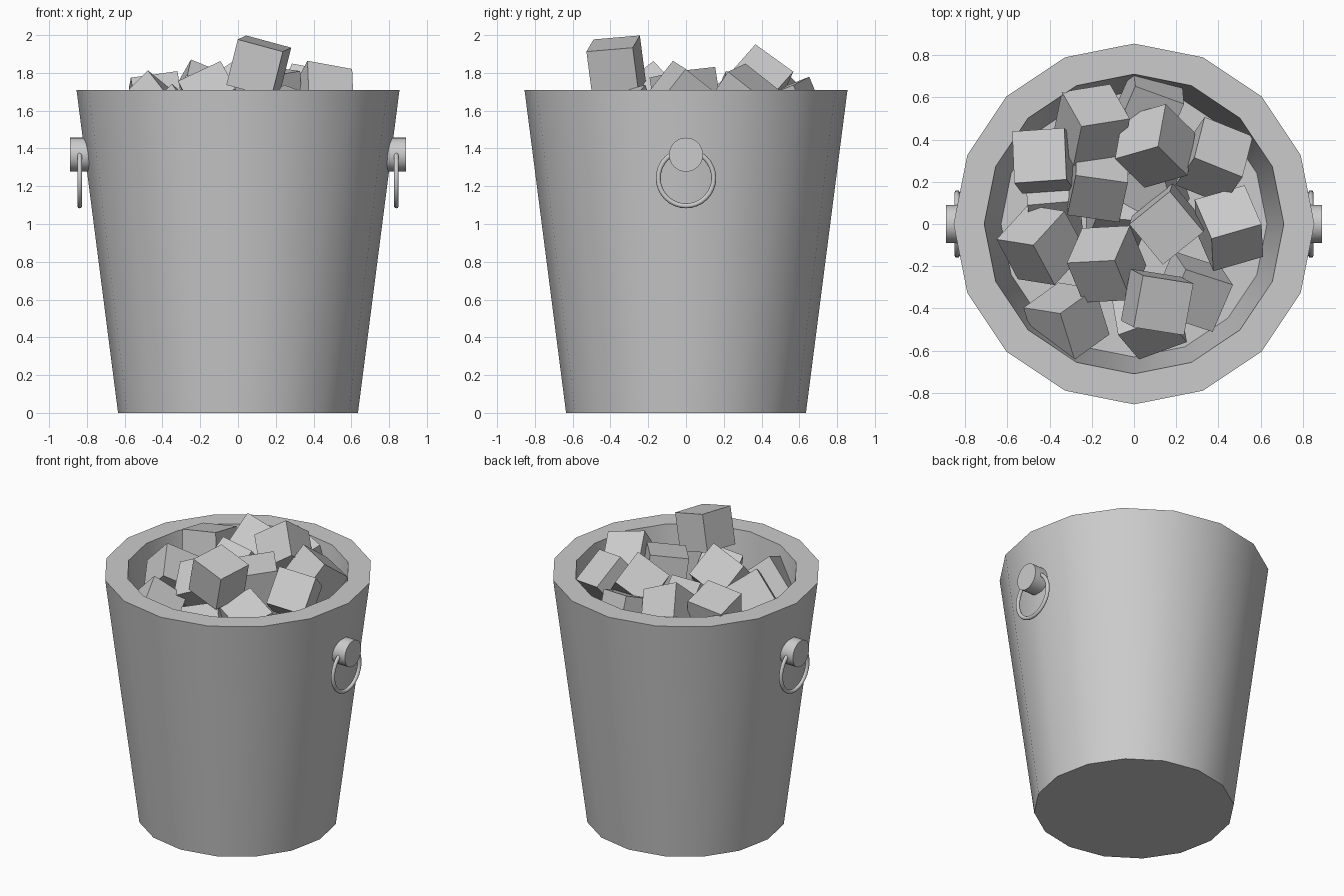
import bpy
import bmesh
from math import cos, sin, pi, radians
from mathutils import Matrix, Euler

if "Cube" in bpy.data.objects:
    bpy.data.objects.remove(bpy.data.objects["Cube"], do_unlink=True)


def make_material(name, rgb):
    mat = bpy.data.materials.new(name)
    mat.use_nodes = True
    mat.diffuse_color = (*rgb, 1)
    mat.node_tree.nodes["Principled BSDF"].inputs["Base Color"].default_value = (*rgb, 1)
    return mat


grey = make_material("plain grey", (0.6, 0.6, 0.6))


def finish(bm, name, smooth=True):
    """Turn a bmesh into a named, shaded object."""
    bmesh.ops.recalc_face_normals(bm, faces=bm.faces[:])
    mesh = bpy.data.meshes.new(name)
    bm.to_mesh(mesh)
    bm.free()
    obj = bpy.data.objects.new(name, mesh)
    bpy.context.collection.objects.link(obj)
    mesh.materials.append(grey)
    if smooth:
        bpy.ops.object.select_all(action="DESELECT")
        obj.select_set(True)
        bpy.context.view_layer.objects.active = obj
        bpy.ops.object.shade_smooth_by_angle(angle=radians(40))
    return obj


def bridge(bm, a, b):
    for i in range(len(a)):
        j = (i + 1) % len(a)
        bm.faces.new((a[i], a[j], b[j], b[i]))


# Bucket: sixteen-sided tapered shell with a thick rim and a raised inner floor
SIDES = 16
profile = [(0.635, 0), (0.855, 1.71), (0.71, 1.71), (0.63, 1.1)]
bm = bmesh.new()
rings = [[bm.verts.new((r * cos(2 * pi * i / SIDES), r * sin(2 * pi * i / SIDES), z))
          for i in range(SIDES)] for r, z in profile]
for lower, upper in zip(rings, rings[1:]):
    bridge(bm, lower, upper)
bm.faces.new(rings[0])
bm.faces.new(rings[-1])
finish(bm, "bucket")


# Handles: a round knob and a hanging ring on each side
def knob(name, side):
    bm = bmesh.new()
    place = Matrix.Translation((side * 0.82, 0, 1.367)) @ Matrix.Rotation(pi / 2, 4, "Y")
    bmesh.ops.create_cone(bm, cap_ends=True, segments=32, radius1=0.09, radius2=0.09,
                          depth=0.14, matrix=place)
    finish(bm, name)


def hanging_ring(name, side, major=0.147, minor=0.013, steps=32, tube=10):
    bm = bmesh.new()
    loops = []
    for i in range(steps):
        a = 2 * pi * i / steps
        loop = []
        for k in range(tube):
            t = 2 * pi * k / tube
            r = major + minor * cos(t)
            loop.append(bm.verts.new((side * 0.838 + minor * sin(t),
                                      r * cos(a), 1.243 + r * sin(a))))
        loops.append(loop)
    for i in range(steps):
        bridge(bm, loops[i], loops[(i + 1) % steps])
    finish(bm, name)


for label, side in (("left", 1), ("right", -1)):
    knob(label + "_knob", side)
    hanging_ring(label + "_ring", side)

# Ice: tumbled cubes given as centre and rotation in degrees
CUBE = 0.25
ice = [
    (0.11, -0.37, 1.835, 5, 15, -9),
    (0.10, 0.37, 1.735, -43, -32, 16),
    (-0.20, 0.47, 1.66, -45, 22, 9),
    (-0.43, 0.3, 1.645, -12, -8, 4),
    (0.38, 0.3, 1.655, -38, 10, -22),
    (0.45, -0.02, 1.67, -37, 10, 16),
    (0.16, 0, 1.68, 5, -8, 39),
    (-0.44, -0.1, 1.6, -43, -45, -9),
    (-0.13, -0.19, 1.65, -50, -25, 3),
    (-0.32, -0.46, 1.53, -55, -45, -9),
    (0.28, -0.32, 1.55, 15, 20, -18),
    (0.07, -0.44, 1.5, -35, -15, 20),
    (0.07, 0.55, 1.6, 20, 10, -20),
    (-0.17, 0.2, 1.6, -50, 5, -8),
    (-0.38, 0.1, 1.42, -45, 0, 5),
    (-0.08, 0.07, 1.4, -30, 10, -5),
    (0.08, 0.17, 1.45, 15, -20, 12),
]
for n, (x, y, z, rx, ry, rz) in enumerate(ice, 1):
    turn = Euler([radians(v) for v in (rx, ry, rz)]).to_matrix().to_4x4()
    bm = bmesh.new()
    bmesh.ops.create_cube(bm, size=CUBE, matrix=Matrix.Translation((x, y, z)) @ turn)
    finish(bm, f"ice_cube_{n}", smooth=False)
